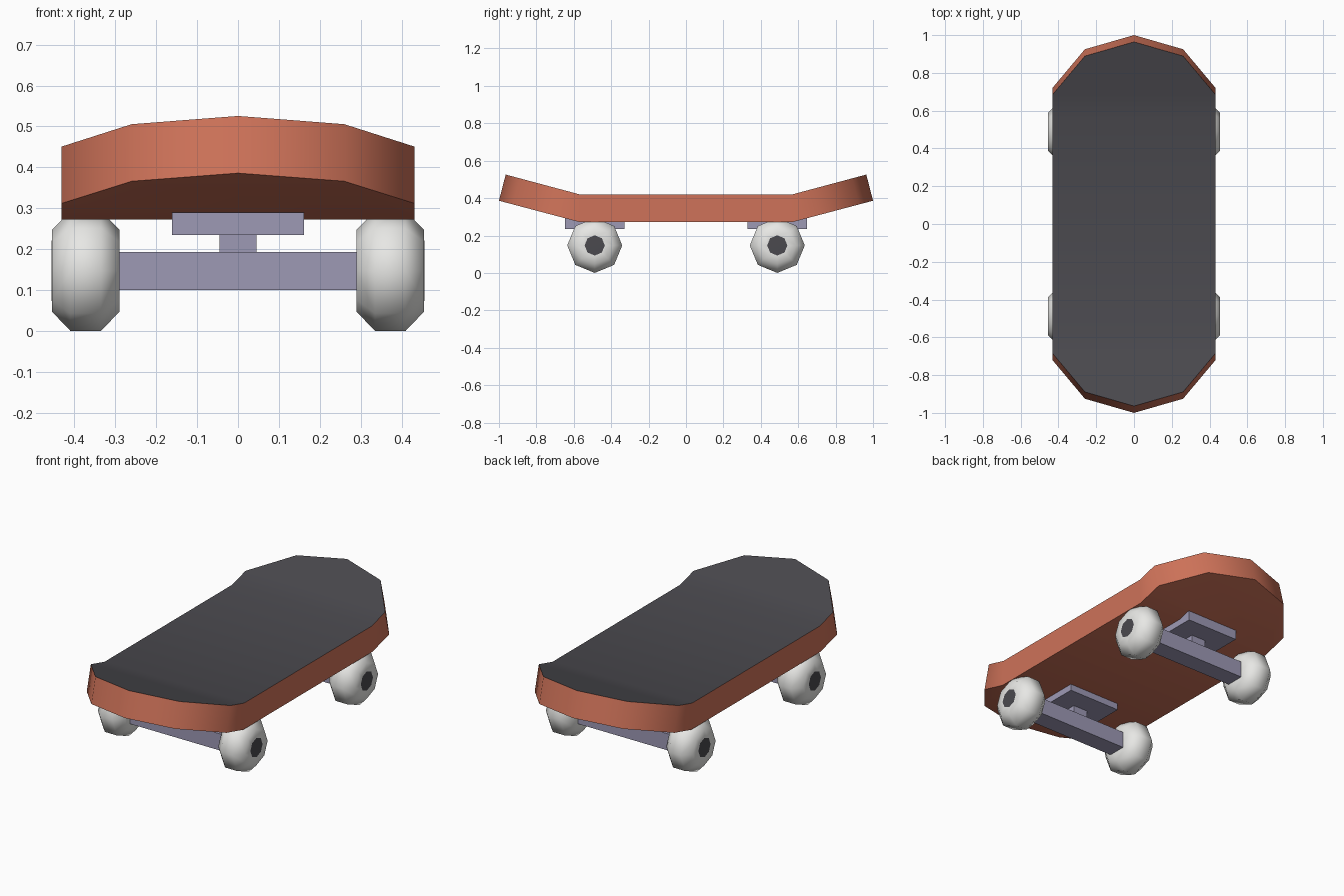
import bpy, bmesh, math

if "Cube" in bpy.data.objects:
    bpy.data.objects.remove(bpy.data.objects["Cube"])


def material(name, rgb):
    m = bpy.data.materials.new(name)
    m.diffuse_color = (*rgb, 1)
    m.use_nodes = True
    m.node_tree.nodes["Principled BSDF"].inputs["Base Color"].default_value = m.diffuse_color
    return m


ORANGE = material("orange_wood", (0.62, 0.17, 0.10))
DARK = material("dark_grip", (0.069, 0.067, 0.077))
METAL = material("purple_metal", (0.34, 0.32, 0.46))
WHITE = material("white_rubber", (0.81, 0.81, 0.79))


def finish(name, bm, mats, angle):
    bmesh.ops.recalc_face_normals(bm, faces=bm.faces)
    me = bpy.data.meshes.new(name)
    bm.to_mesh(me)
    bm.free()
    for m in mats:
        me.materials.append(m)
    if angle:
        me.shade_smooth()
        me.set_sharp_from_angle(angle=math.radians(angle))
    ob = bpy.data.objects.new(name, me)
    bpy.context.collection.objects.link(ob)
    return ob


def box(name, x, y, z):
    bm = bmesh.new()
    bmesh.ops.create_cube(bm, size=1)
    for v in bm.verts:
        v.co = [(a + b) / 2 + c * (b - a) for (a, b), c in zip((x, y, z), v.co)]
    return finish(name, bm, [METAL], 0)


# Deck: rounded outline with both ends kicked up, rim tilted with the ends
def deck():
    half = [(0.432, 0.57), (0.432, 0.72), (0.26, 0.925), (0, 1.0),
            (-0.26, 0.925), (-0.432, 0.72), (-0.432, 0.57)]
    outline = half + [(-x, -y) for x, y in half]
    bm = bmesh.new()
    bottom, top = [], []
    for x, y in outline:
        rise = 0.265 * (abs(y) - 0.57)
        shift = 0.036 if abs(y) > 0.58 else 0.008
        y_top = math.copysign(abs(y) - shift, y)
        bottom.append(bm.verts.new((x, y, 0.272 + rise)))
        top.append(bm.verts.new((x, y_top, 0.418 + 0.268 * max(0, abs(y_top) - 0.562))))
    n = len(outline)
    for i in range(n):
        j = (i + 1) % n
        bm.faces.new((bottom[i], bottom[j], top[j], top[i]))
    for ring, mat in ((bottom, 0), (top, 1)):
        for part in (ring[:7], ring[7:], [ring[0], ring[6], ring[7], ring[13]]):
            bm.faces.new(part).material_index = mat
    finish("deck", bm, [ORANGE, DARK], 45)


# Wheel: eight-sided chamfered roll with a dark hub on the outer face
def wheel(name, sx, y):
    profile = [(0.29, 0.05), (0.29, 0.10), (0.335, 0.147),
               (0.41, 0.147), (0.455, 0.10), (0.456, 0.054)]
    bm = bmesh.new()
    rings = []
    for x, r in profile:
        rings.append([bm.verts.new((sx * x, y + r * math.cos(k * math.pi / 4),
                                    0.147 + r * math.sin(k * math.pi / 4)))
                      for k in range(8)])
    for a, b in zip(rings, rings[1:]):
        for k in range(8):
            j = (k + 1) % 8
            bm.faces.new((a[k], a[j], b[j], b[k]))
    bm.faces.new(rings[0])
    bm.faces.new(rings[-1]).material_index = 1
    finish(name, bm, [WHITE, DARK], 60)


deck()
for end, sy in (("front", -1), ("back", 1)):
    yc = 0.488 * sy
    # Truck: mounting plate, post and axle bar
    box(end + "_mounting_plate", (-0.162, 0.162), (yc - 0.16, yc + 0.16), (0.235, 0.29))
    box(end + "_truck_post", (-0.045, 0.045), (yc - 0.045, yc + 0.045), (0.19, 0.24))
    box(end + "_axle_bar", (-0.295, 0.295), (yc - 0.052, yc + 0.052), (0.10, 0.193))
    for side, sx in (("left", -1), ("right", 1)):
        wheel(f"{end}_{side}_wheel", sx, yc)
